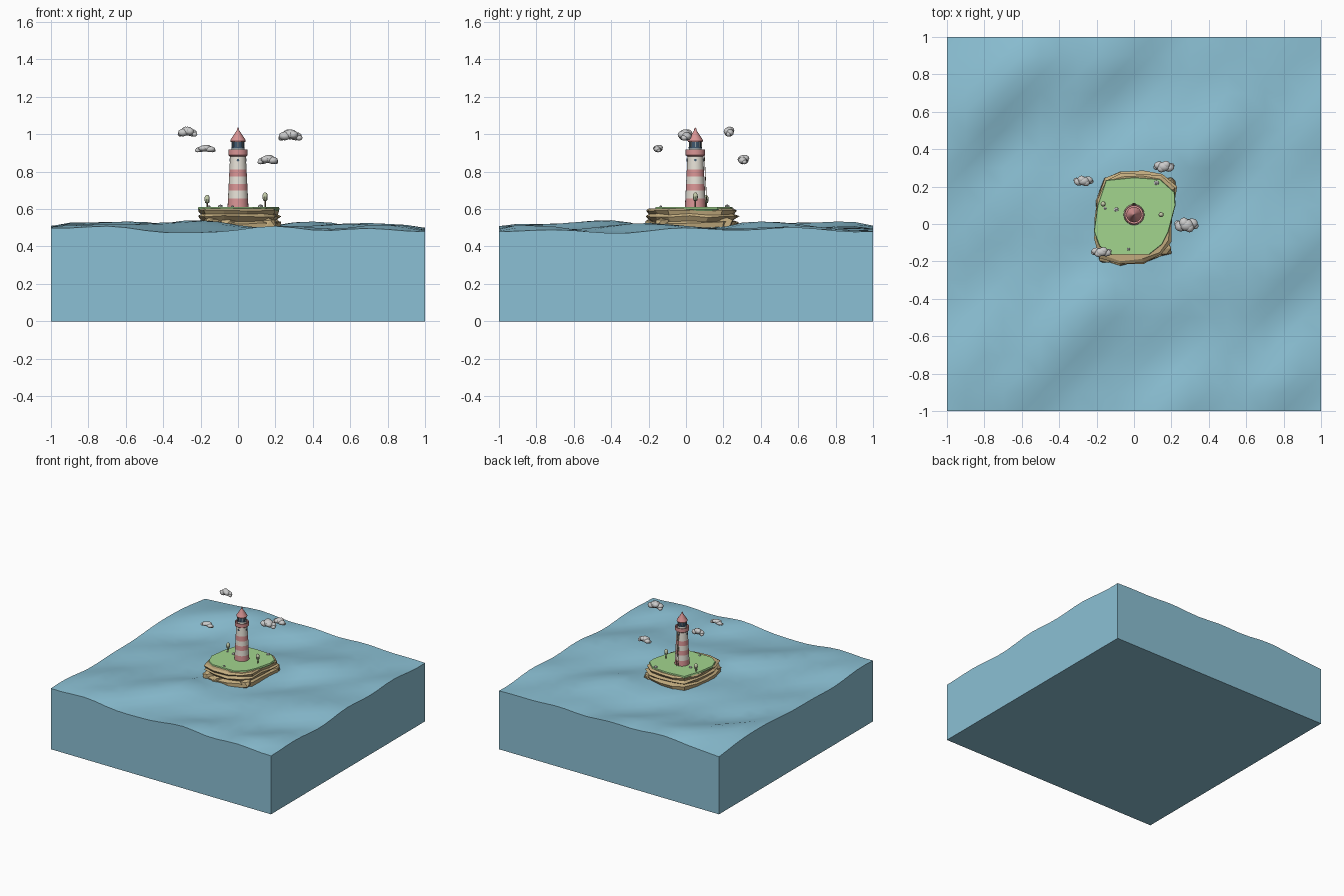
import bpy, bmesh, math, random
from mathutils import Vector, Matrix

if "Cube" in bpy.data.objects:
    bpy.data.objects.remove(bpy.data.objects["Cube"])

random.seed(4)

def mat(name, r, g, b):
    m = bpy.data.materials.new(name)
    m.diffuse_color = (r, g, b, 1)
    m.use_nodes = True
    m.node_tree.nodes["Principled BSDF"].inputs["Base Color"].default_value = m.diffuse_color
    return m

SEA = mat("sea_blue", .26, .53, .66)
GRASS = mat("grass_green", .36, .66, .27)
ROCK = mat("sandstone", .54, .41, .21)
WHITE = mat("cream", .80, .76, .68)
PINK = mat("pink", .70, .30, .30)
DARK = mat("dark_blue", .05, .10, .16)
LEAF = mat("pale_leaf", .55, .60, .40)
WOOD = mat("wood", .22, .15, .09)

def finish(bm, name, material=None, smooth=None):
    bmesh.ops.recalc_face_normals(bm, faces=bm.faces)
    me = bpy.data.meshes.new(name)
    bm.to_mesh(me)
    bm.free()
    ob = bpy.data.objects.new(name, me)
    bpy.context.collection.objects.link(ob)
    if material:
        me.materials.append(material)
    if smooth:
        bpy.ops.object.select_all(action='DESELECT')
        ob.select_set(True)
        bpy.context.view_layer.objects.active = ob
        bpy.ops.object.shade_smooth_by_angle(angle=math.radians(smooth))
    return ob

def loft(name, rings, material, smooth=None):
    """Skin equal-length rings of points and cap both ends."""
    bm = bmesh.new()
    vs = [[bm.verts.new(p) for p in r] for r in rings]
    n = len(vs[0])
    for a, b in zip(vs, vs[1:]):
        for i in range(n):
            bm.faces.new((a[i], a[(i + 1) % n], b[(i + 1) % n], b[i]))
    bm.faces.new(vs[0])
    bm.faces.new(vs[-1])
    return finish(bm, name, material, smooth)

def turned(name, profile, material, x=0, y=0.05, n=24):
    """Round part from (radius, z) pairs."""
    rings = [[(x + r * math.cos(2 * math.pi * i / n), y + r * math.sin(2 * math.pi * i / n), z)
              for i in range(n)] for r, z in profile]
    return loft(name, rings, material, 35)

# sea block: choppy grid top, flat sides and base
waves = [(2.6, -3.4, .010, .5), (5.5, -4.0, .011, 2.1), (4.0, -8.5, .009, 4.0),
         (9.5, -5.5, .007, 1.0), (8.0, 2.0, .007, 3.3), (-2.0, 9.5, .006, 5.2),
         (14, -11, .006, .2)]
bm = bmesh.new()
bmesh.ops.create_grid(bm, x_segments=20, y_segments=20, size=1)
for v in bm.verts:
    x, y = v.co.x, v.co.y
    z = .498 + sum(a * math.sin(kx * x + ky * y + p) for kx, ky, a, p in waves)
    if max(abs(x), abs(y)) > .99:
        z = .49 + (z - .498) * .75
    elif math.hypot(x, y - .03) < .35:
        z = .497 + (z - .498) * .5
    v.co.z = min(max(z, .458), .56)
bmesh.ops.triangulate(bm, faces=bm.faces)
rim = [e for e in bm.edges if e.is_boundary]
ext = bmesh.ops.extrude_edge_only(bm, edges=rim)["geom"]
for v in ext:
    if isinstance(v, bmesh.types.BMVert):
        v.co.z = 0
bmesh.ops.contextual_create(bm, geom=[e for e in ext if isinstance(e, bmesh.types.BMEdge)
                                      and e.is_boundary])
finish(bm, "sea", SEA, 25)

# rock cliff: jittered ledges around an irregular outline
outline = [(-.22, -.08), (-.19, -.19), (-.08, -.22), (.05, -.215), (.15, -.17), (.205, -.10),
           (.21, .02), (.225, .12), (.23, .20), (.15, .265), (.05, .285), (-.07, .28),
           (-.16, .25), (-.205, .13), (-.21, .03)]
C = Vector((.005, .035))

def ring(z, s, jit, jz):
    out = []
    for p in outline:
        q = C + (Vector(p) - C) * (s + random.uniform(-jit, jit))
        out.append((q.x, q.y, z + random.uniform(-jz, jz)))
    return out

loft("rock_cliff", [ring(.44, .92, .02, 0), ring(.495, .94, .05, .006), ring(.525, .98, .03, .008),
                    ring(.537, .88, .04, .005), ring(.560, .98, .03, .006),
                    ring(.572, .90, .03, .004), ring(.592, .95, .03, .003),
                    ring(.603, .90, .02, 0)], ROCK)

# loose boulders at the waterline
for i, (x, y, s) in enumerate([(-.15, -.17, .05), (.16, -.13, .045), (.18, .20, .05), (-.06, -.18, .045)]):
    bm = bmesh.new()
    bmesh.ops.create_icosphere(bm, subdivisions=1, radius=s,
                               matrix=Matrix.Translation((x, y, .52)) @ Matrix.Diagonal((1, 1, .8, 1)))
    for v in bm.verts:
        v.co += Vector([random.uniform(-.008, .008) for _ in range(3)])
    finish(bm, f"boulder_{i}", ROCK)

# grass cap
turf = [(-.15, .235), (-.195, .10), (-.215, -.04), (-.185, -.12), (-.12, -.165), (.08, -.165),
        (.15, -.11), (.185, -.04), (.222, .10), (.218, .17), (.14, .24), (.0, .25)]
loft("grass_top", [[(x * s, .04 + (y - .04) * s, z) for x, y in turf]
                   for s, z in ((.96, .590), (1.0, .600), (.985, .612))], GRASS)

# striped tower
def rad(z):
    return .056 + (z - .605) / .28 * (.042 - .056)

bands = [.605, .655, .698, .735, .773, .812, .885]
for i, (a, b) in enumerate(zip(bands, bands[1:])):
    turned(f"tower_band_{i}", [(rad(a), a), (rad(b), b)], WHITE if i % 2 else PINK)

# gallery, lantern room and roof
turned("gallery", [(.042, .880), (.052, .888), (.052, .918), (.047, .918), (.047, .900), (.02, .900)], PINK)
turned("lantern_base", [(.034, .898), (.034, .928)], WHITE)
turned("lantern_glass", [(.031, .926), (.031, .966)], DARK, n=12)
turned("lantern_sill", [(.036, .924), (.036, .931)], DARK)
turned("roof", [(.038, .958), (.041, .964), (.039, .972), (.006, 1.022), (.006, 1.028), (.001, 1.036)], PINK)

# lantern bars and small round windows
def rod(name, a, b, r, material, n=8):
    a, b = Vector(a), Vector(b)
    bm = bmesh.new()
    rot = (b - a).to_track_quat('Z', 'Y').to_matrix().to_4x4()
    bmesh.ops.create_cone(bm, cap_ends=True, segments=n, radius1=r, radius2=r, depth=(b - a).length,
                          matrix=Matrix.Translation((a + b) / 2) @ rot)
    return finish(bm, name, material, 35)

for i in range(8):
    c, s = math.cos(math.pi * i / 4), math.sin(math.pi * i / 4)
    rod(f"lantern_bar_{i}", (.033 * c, .05 + .033 * s, .925), (.033 * c, .05 + .033 * s, .965), .002, WHITE)
    if i % 2 == 0:
        rod(f"window_{i}", (.035 * c, .05 + .035 * s, .862), (.046 * c, .05 + .046 * s, .862), .007, DARK, 12)

# ladder and door on the back of the tower
for x in (-.006, .006):
    rod("ladder_rail", (x, .112, .61), (x, .098, .885), .0018, WOOD, 6)
for i in range(12):
    z = .625 + i * .021
    y = .112 - (z - .61) / .275 * .014
    rod(f"ladder_rung_{i}", (-.006, y, z), (.006, y, z), .0014, WOOD, 6)

# trees
for i, (x, y, z) in enumerate([(-.165, .107, .652), (.145, .05, .665)]):
    rod(f"tree_trunk_{i}", (x, y, .608), (x, y, z), .0035, WOOD)
    turned(f"tree_crown_{i}", [(.004, z - .022), (.011, z - .018), (.014, z - .004),
                               (.013, z + .012), (.008, z + .021), (.002, z + .024)], LEAF, x, y, 10)

# small stones on the grass
for i, (x, y, s) in enumerate([(-.155, .085, .009), (-.095, .077, .014), (.12, .22, .015), (-.03, -.135, .009)]):
    bm = bmesh.new()
    bmesh.ops.create_icosphere(bm, subdivisions=1, radius=s, matrix=Matrix.Translation((x, y, .613))
                               @ Matrix.Diagonal((1.1, .9, .8, 1)))
    finish(bm, f"stone_{i}", None)

# clouds made of overlapping puffs: centre, half length, half depth, half height
clouds = [(-.27, .23, 1.012, .053, .030, .030), (-.175, -.15, .922, .056, .028, .022),
          (.28, -.005, .994, .065, .042, .034), (.16, .307, .863, .056, .033, .028)]
puffs = [(0, 0, .15, .60, .8), (-.45, .2, -.15, .5, .65), (.45, -.15, -.1, .52, .7),
         (.2, .3, .3, .4, .65), (-.25, -.3, .1, .4, .65), (-.72, -.1, -.4, .28, .45), (.72, .15, -.4, .28, .45)]
for i, (x, y, z, a, b, c) in enumerate(clouds):
    bm = bmesh.new()
    f = 1 if i % 2 else -1
    for px, py, pz, rx, rz in puffs:
        bmesh.ops.create_icosphere(bm, subdivisions=2, radius=1, matrix=Matrix.Translation(
            (x + f * px * a, y + py * b, z + pz * c)) @ Matrix.Diagonal((rx * a, rz * b, rz * c, 1)))
    finish(bm, f"cloud_{i}", None, 40)
